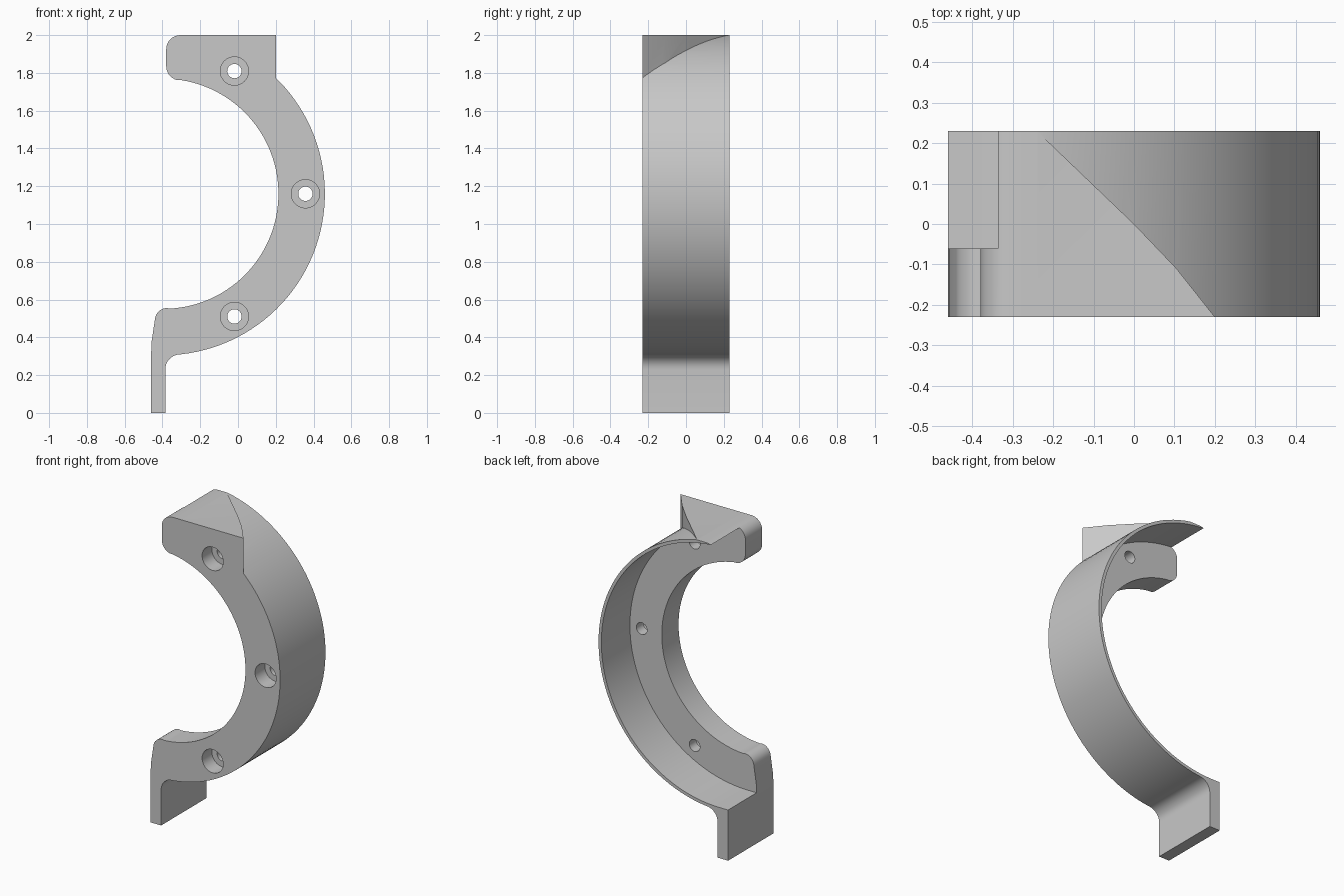
import bpy, bmesh
from math import cos, sin, radians
from mathutils import Vector

cube = bpy.data.objects.get("Cube")
if cube:
    bpy.data.objects.remove(cube)

CX, CZ = -0.395, 1.16            # ring centre
R_OUT, R_WALL, R_IN = 0.855, 0.835, 0.609
FRONT, WEB, BACK = -0.23, -0.06, 0.23

grey = bpy.data.materials.new("light_grey")
grey.use_nodes = True
grey.diffuse_color = (0.58, 0.58, 0.58, 1)
grey.node_tree.nodes["Principled BSDF"].inputs["Base Color"].default_value = grey.diffuse_color


def arc(x, z, r, a0, a1, steps):
    angles = [radians(a0 + (a1 - a0) * i / steps) for i in range(steps + 1)]
    return [(x + r * cos(a), z + r * sin(a)) for a in angles]


def prism(name, outline, lo, hi, axis="Y"):
    """Extrude a closed outline along Y (outline in x,z) or Z (outline in x,y)."""
    bm = bmesh.new()
    place = (lambda p: (p[0], lo, p[1])) if axis == "Y" else (lambda p: (p[0], p[1], lo))
    face = bm.faces.new([bm.verts.new(place(p)) for p in outline])
    new = bmesh.ops.extrude_face_region(bm, geom=[face])["geom"]
    shift = Vector((0, hi - lo, 0) if axis == "Y" else (0, 0, hi - lo))
    bmesh.ops.translate(bm, vec=shift, verts=[v for v in new if isinstance(v, bmesh.types.BMVert)])
    bmesh.ops.recalc_face_normals(bm, faces=bm.faces)
    mesh = bpy.data.meshes.new(name)
    bm.to_mesh(mesh)
    bm.free()
    mesh.materials.append(grey)
    obj = bpy.data.objects.new(name, mesh)
    bpy.context.collection.objects.link(obj)
    return obj


def combine(target, tool, operation):
    mod = target.modifiers.new(tool.name, "BOOLEAN")
    mod.operation, mod.solver, mod.object = operation, "EXACT", tool
    bpy.context.view_layer.objects.active = target
    bpy.ops.object.modifier_apply(modifier=mod.name)
    bpy.data.objects.remove(tool)


# Half ring with lower leg and upper block
body_outline = [(-0.46, 0), (-0.385, 0)]
body_outline += arc(-0.305, 0.23, 0.08, 180, 92, 8)         # leg fillet
body_outline += arc(CX, CZ, R_OUT, -83.5, 79.2, 56)         # outer curve
body_outline[-1] = (body_outline[-1][0], 2.0)
body_outline += arc(-0.305, 1.925, 0.075, 90, 180, 8)       # block corners
body_outline += arc(-0.305, 1.835, 0.075, 180, 255, 8)
body_outline += arc(CX, CZ, R_IN, 81, -87, 56)              # inner curve
body_outline += arc(-0.375, 0.49, 0.065, 90, 175, 8)        # shoulder
body_outline += [(-0.457, 0.38), (-0.46, 0.31)]
bracket = prism("half_ring_bracket", body_outline, FRONT, BACK)

# Flat-topped corner, cut off diagonally towards the back
corner = prism("corner_wedge", [(-0.24, FRONT), (0.2, FRONT), (0.105, -0.11),
                                (0, 0), (-0.24, BACK)], 1.765, 2.0, "Z")
combine(bracket, corner, "UNION")

# Rear recess leaving a thin outer wall behind the front web
recess_outline = [(-0.6, CZ - R_WALL)] + arc(CX, CZ, R_WALL, -90, 86.9, 60)
recess_outline += [(-0.35, 2.1), (-0.6, 2.1)]
combine(bracket, prism("rear_recess", recess_outline, WEB, 0.3), "DIFFERENCE")

# Three counterbored screw holes
for angle in (-60, 0, 60):
    x, z = CX + 0.752 * cos(radians(angle)), CZ + 0.75 * sin(radians(angle))
    for radius, end in ((0.075, -0.13), (0.038, 0)):
        circle = arc(x, z, radius, 0, 360, 32)[:-1]
        combine(bracket, prism("screw_hole", circle, -0.3, end), "DIFFERENCE")

bpy.ops.object.select_all(action="DESELECT")
bracket.select_set(True)
bpy.context.view_layer.objects.active = bracket
bpy.ops.object.shade_smooth_by_angle(angle=radians(25))
